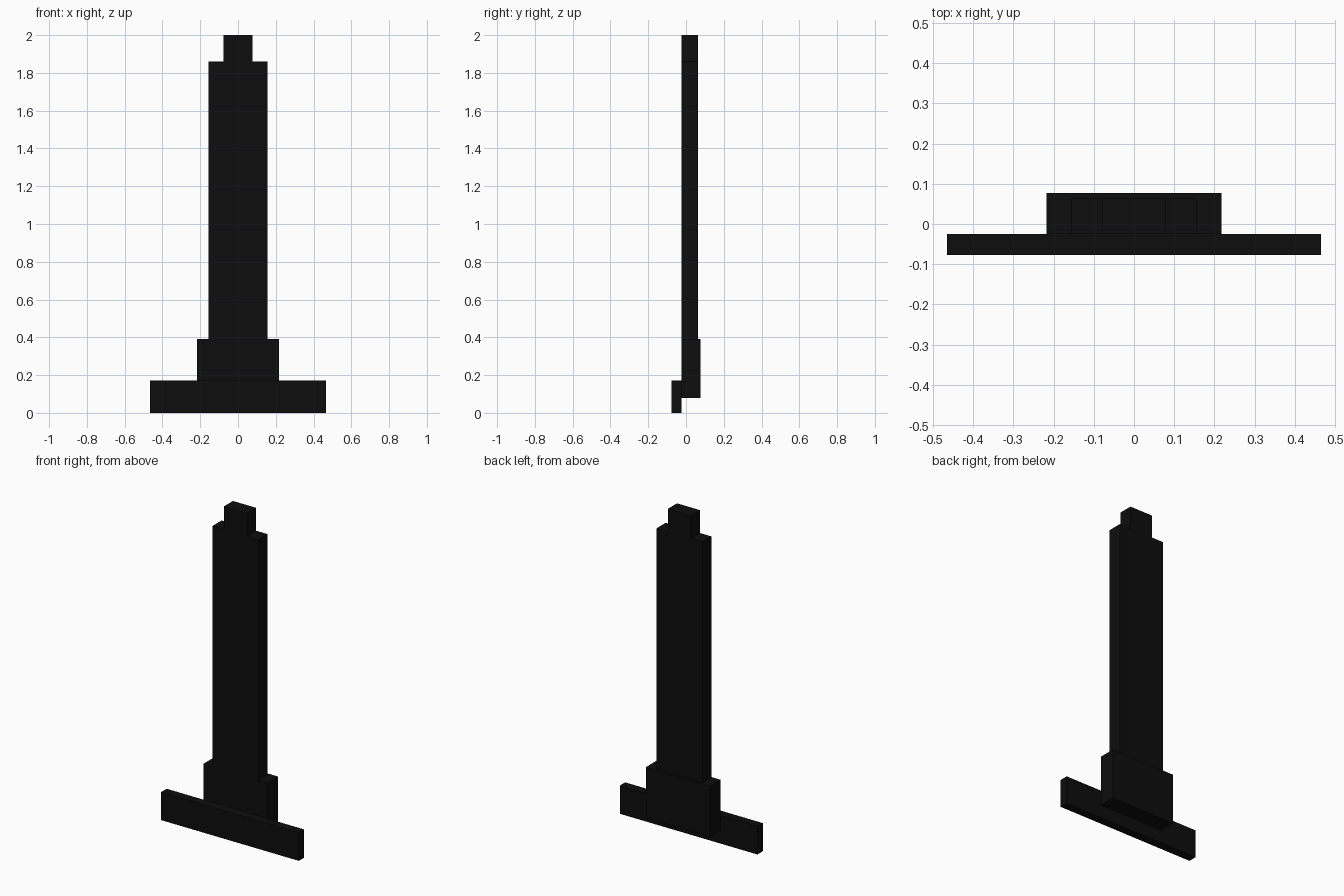
import bpy, bmesh

if "Cube" in bpy.data.objects:
    bpy.data.objects.remove(bpy.data.objects["Cube"])

black = bpy.data.materials.new("black")
black.diffuse_color = (0.004, 0.004, 0.004, 1)
black.use_nodes = True
black.node_tree.nodes["Principled BSDF"].inputs["Base Color"].default_value = black.diffuse_color


def block(name, outline, y0, y1):
    """Extrude a half outline (x, z), mirrored across x = 0, from y0 to y1."""
    pts = outline + [(-x, z) for x, z in reversed(outline)]
    bm = bmesh.new()
    face = bm.faces.new([bm.verts.new((x, y0, z)) for x, z in pts])
    ext = bmesh.ops.extrude_face_region(bm, geom=[face])
    verts = [g for g in ext["geom"] if isinstance(g, bmesh.types.BMVert)]
    bmesh.ops.translate(bm, verts=verts, vec=(0, y1 - y0, 0))
    bmesh.ops.recalc_face_normals(bm, faces=bm.faces)
    mesh = bpy.data.meshes.new(name)
    bm.to_mesh(mesh)
    bm.free()
    mesh.materials.append(black)
    obj = bpy.data.objects.new(name, mesh)
    bpy.context.collection.objects.link(obj)
    return obj


# wide front bar at the foot
block("foot_bar", [(0.465, 0), (0.465, 0.172)], -0.077, -0.025)
# thicker collar behind the bar
block("collar", [(0.217, 0.08), (0.217, 0.39)], -0.025, 0.077)
# tall slab with a stepped narrow top
block("tall_slab", [(0.155, 0.39), (0.155, 1.86), (0.078, 1.86), (0.078, 2.0)],
      -0.025, 0.063)
